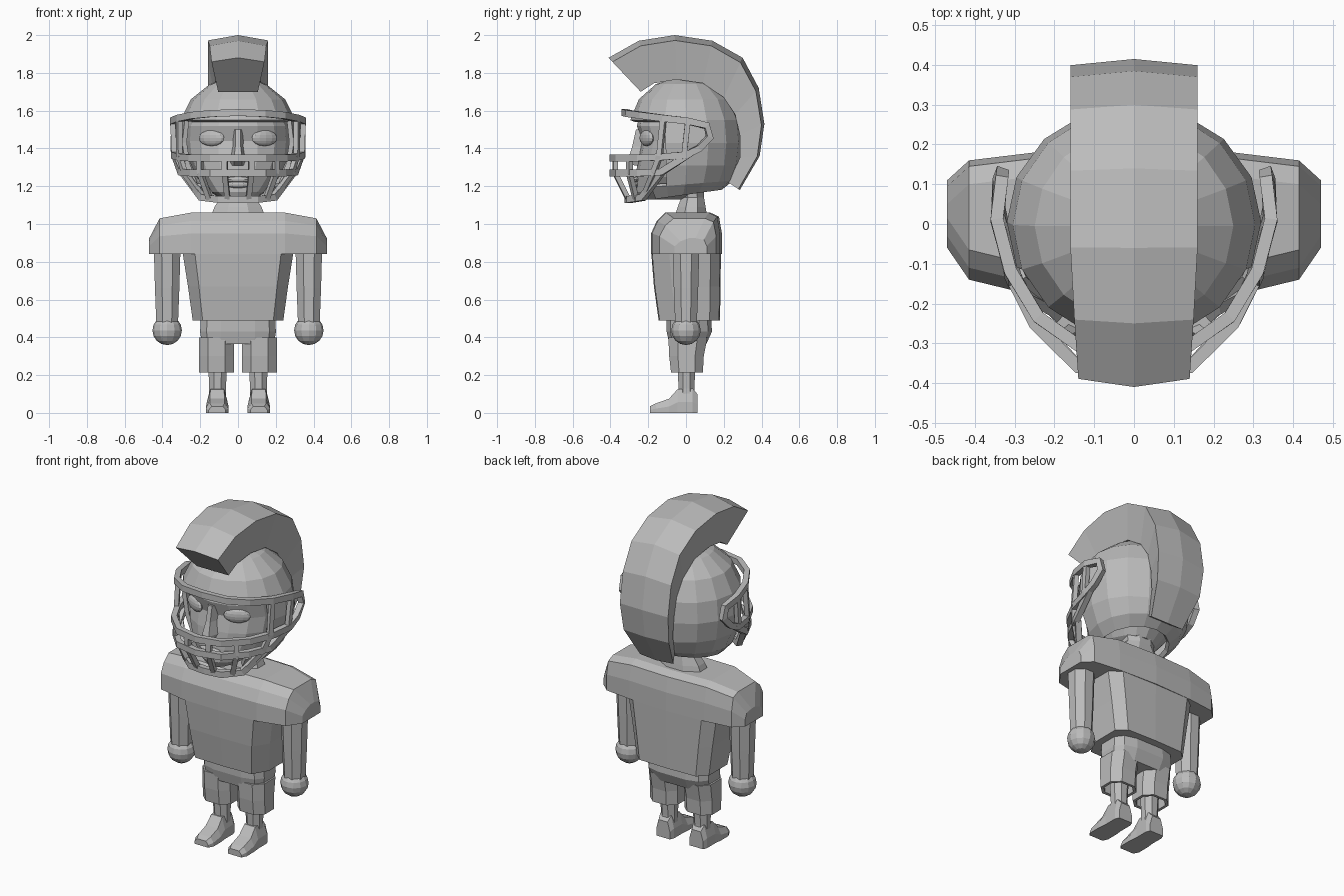
import bpy, bmesh, math
from mathutils import Vector, Matrix

if "Cube" in bpy.data.objects:
    bpy.data.objects.remove(bpy.data.objects["Cube"])

grey = bpy.data.materials.new("plain grey")
grey.diffuse_color = (0.5, 0.5, 0.5, 1)
grey.use_nodes = True
grey.node_tree.nodes["Principled BSDF"].inputs["Base Color"].default_value = grey.diffuse_color


def finish(name, bm, smooth=None):
    bmesh.ops.recalc_face_normals(bm, faces=bm.faces)
    me = bpy.data.meshes.new(name)
    bm.to_mesh(me)
    bm.free()
    me.materials.append(grey)
    ob = bpy.data.objects.new(name, me)
    bpy.context.collection.objects.link(ob)
    return ob


def loft(bm, rings, closed=False, cap0=True, cap1=True):
    """Skin a list of equal-length point rings."""
    vs = [[bm.verts.new(p) for p in r] for r in rings]
    n = len(vs[0])
    pairs = list(zip(vs, vs[1:])) + ([(vs[-1], vs[0])] if closed else [])
    for a, b in pairs:
        for i in range(n):
            j = (i + 1) % n
            bm.faces.new((a[i], a[j], b[j], b[i]))
    if not closed and cap0:
        bm.faces.new(vs[0])
    if not closed and cap1:
        bm.faces.new(vs[-1])


def oval(cx, z, rx, yf, yb, n=8, phase=0.5, square=1.0, tilt=0.0):
    """Ring at height z; square < 1 pushes it towards a box."""
    out = []
    for i in range(n):
        a = 2 * math.pi * (i + phase) / n
        c, s = math.cos(a), math.sin(a)
        c = math.copysign(abs(c) ** square, c)
        s = math.copysign(abs(s) ** square, s)
        y = (yf + yb) / 2 + s * (yb - yf) / 2
        out.append((cx + c * rx, y, z + tilt * y))
    return out


def flip(pts):
    return [(-x, y, z) for x, y, z in pts]


def bar(bm, path, w=0.018, d=0.016, closed=False):
    """Square bar following a path around the head."""
    pts = [Vector(p) for p in path]
    n, rings = len(pts), []
    for i, p in enumerate(pts):
        a = pts[i - 1] if closed or i else p
        b = pts[(i + 1) % n] if closed or i < n - 1 else p
        t = (b - a).normalized()
        out = Vector((p.x, p.y, 0))
        out = (out - t * out.dot(t)).normalized()
        side = t.cross(out)
        rings.append([p + out * u * d + side * v * w
                      for u, v in ((1, 1), (1, -1), (-1, -1), (-1, 1))])
    loft(bm, rings, closed)


# helmet shell, open at the front for the face
bm = bmesh.new()
levels = [(1.155, .20, -.22, .19, .14), (1.21, .255, -.26, .25, .08), (1.31, .30, -.28, .285, 0),
          (1.43, .32, -.29, .30, 0), (1.55, .305, -.295, .29, 0), (1.66, .25, -.25, .24, 0),
          (1.74, .15, -.16, .15, 0), (1.785, .03, -.03, .03, 0)]
loft(bm, [oval(0, z, rx, f, b, 16, 0, 1, t) for z, rx, f, b, t in levels], cap0=False)
bm.faces.ensure_lookup_table()
hole = [f for f in bm.faces if f.calc_center_median().y < -.14
        and f.calc_center_median().z < 1.56]
bmesh.ops.delete(bm, geom=hole, context='FACES')
helmet = finish("helmet", bm)
mod = helmet.modifiers.new("thickness", 'SOLIDIFY')
mod.thickness = 0.025

# face with chin and brow
bm = bmesh.new()
loft(bm, [oval(0, z, rx, f, b, 16, 0) for z, rx, f, b in
          [(1.13, .08, -.25, 0), (1.17, .15, -.27, .1), (1.25, .22, -.265, .15),
           (1.35, .265, -.255, .2), (1.44, .275, -.235, .2), (1.52, .27, -.26, .2),
           (1.60, .23, -.24, .15)]])
finish("face", bm)

# nose
bm = bmesh.new()
loft(bm, [[(-w, -.22, z), (-w * .45, y, z), (w * .45, y, z), (w, -.22, z)]
          for w, y, z in [(.045, -.275, 1.31), (.05, -.31, 1.335), (.032, -.285, 1.41),
                          (.03, -.265, 1.50)]])
finish("nose", bm)

# eyes and lips as flattened balls
for name, x, y, z, sx, sy, sz, rot in [
        ("left_eye", .14, -.208, 1.455, .075, .022, .042, .45),
        ("right_eye", -.14, -.208, 1.455, .075, .022, .042, -.45),
        ("upper_lip", 0, -.262, 1.235, .07, .022, .016, 0),
        ("lower_lip", 0, -.262, 1.208, .06, .022, .018, 0)]:
    bm = bmesh.new()
    bmesh.ops.create_uvsphere(bm, u_segments=12, v_segments=8, radius=1)
    bmesh.ops.transform(bm, verts=bm.verts, matrix=Matrix.Translation((x, y, z))
                        @ Matrix.Rotation(rot, 4, 'Z') @ Matrix.Diagonal((sx, sy, sz, 1)))
    finish(name, bm)

# crest: wedge section with a raised centre line, swept over the helmet
outer = [(-.41, 1.88), (-.25, 1.97), (-.06, 2.0), (.14, 1.97), (.30, 1.88),
         (.385, 1.72), (.415, 1.53), (.39, 1.36), (.285, 1.18)]
inner = [(-.24, 1.70), (-.17, 1.745), (-.05, 1.765), (.09, 1.745), (.20, 1.67),
         (.26, 1.58), (.285, 1.47), (.285, 1.35), (.225, 1.22)]
widths = [.14, .15, .16, .16, .16, .16, .16, .15, .11]
bm = bmesh.new()
rings = []
for (oy, oz), (iy, iz), w in zip(outer, inner, widths):
    sy, sz = oy + (iy - oy) * .12, oz + (iz - oz) * .12
    rings.append([(0, oy, oz), (w, sy, sz), (w * .75, iy, iz), (-w * .75, iy, iz), (-w, sy, sz)])
loft(bm, rings)
finish("crest", bm)

# face guard: outer loop, lower bars and uprights
half = [(0, -.325, 1.59), (.14, -.305, 1.585), (.24, -.235, 1.575), (.31, -.12, 1.56),
        (.345, .01, 1.545), (.335, .11, 1.52), (.335, .125, 1.46), (.34, .07, 1.40),
        (.34, 0, 1.365), (.31, -.13, 1.355), (.25, -.25, 1.35), (.14, -.36, 1.35),
        (0, -.39, 1.35)]
lower = [(0, -.39, 1.27), (.14, -.36, 1.27), (.24, -.25, 1.27), (.30, -.13, 1.275),
         (.34, .03, 1.38)]
chin = [(0, -.31, 1.13), (.10, -.30, 1.13), (.19, -.23, 1.14), (.29, -.13, 1.275)]
uprights = [[(.31, -.12, 1.56), (.31, -.14, 1.36), (.285, -.17, 1.275), (.20, -.22, 1.15)],
            [(.345, .01, 1.545), (.34, -.01, 1.365)],
            [(.20, -.30, 1.35), (.20, -.30, 1.27), (.15, -.265, 1.13)],
            [(.07, -.375, 1.35), (.07, -.375, 1.27), (.055, -.305, 1.13)]]
bm = bmesh.new()
bar(bm, half + flip(half[-2:0:-1]), closed=True)
for p in (lower, chin):
    bar(bm, flip(p[:0:-1]) + p)
for p in uprights:
    bar(bm, p, .014, .013)
    bar(bm, flip(p), .014, .013)
finish("face_guard", bm)

# neck
bm = bmesh.new()
loft(bm, [oval(0, 1.03, .16, -.07, .12), oval(0, 1.09, .135, -.05, .11),
          oval(0, 1.14, .10, -.03, .10), oval(0, 1.25, .11, -.05, .10)])
finish("neck", bm)

# shoulder pads: sections across the body
bm = bmesh.new()
rings = []
for x, f, b, top in [(-.47, -.06, .11, .925), (-.415, -.14, .16, 1.03), (-.25, -.18, .18, 1.06),
                     (0, -.185, .19, 1.06), (.25, -.18, .18, 1.06), (.415, -.14, .16, 1.03),
                     (.47, -.06, .11, .925)]:
    h = top - .84
    prof = [(f, .84), (f, .84 + h * .5), (f + .03, .84 + h * .8), (f + .075, top),
            (b - .06, top), (b - .015, .84 + h * .9), (b, .84 + h * .5), (b, .84)]
    rings.append([(x, y, z) for y, z in prof])
loft(bm, rings)
finish("shoulder_pads", bm)

# shirt body with chamfered corners
bm = bmesh.new()
rings = []
for z, w, f, b in [(.49, .24, -.14, .175), (.67, .265, -.165, .178), (.86, .295, -.18, .18)]:
    q = w * .78
    rings.append([(-q, f, z), (0, f - .005, z), (q, f, z), (w, f + .09, z), (w, b - .05, z),
                  (q, b, z), (0, b + .005, z), (-q, b, z), (-w, b - .05, z), (-w, f + .09, z)])
loft(bm, rings)
finish("shirt", bm)

# hips of the shorts
bm = bmesh.new()
loft(bm, [oval(0, z, rx, f, b, 12, .5, .6) for z, rx, f, b in
          [(.365, .195, -.09, .11), (.43, .205, -.105, .14), (.51, .20, -.105, .135)]])
finish("shorts_hips", bm)

for side, s in (("left", 1), ("right", -1)):
    # shorts leg, hollow at the hem
    bm = bmesh.new()
    loft(bm, [oval(s * .114, z, rx, f, b, 8, .5, .8) for z, rx, f, b in
              [(.215, .098, -.085, .095), (.30, .098, -.095, .10), (.40, .098, -.10, .12)]], cap0=False)
    ob = finish(side + "_shorts_leg", bm)
    mod = ob.modifiers.new("thickness", 'SOLIDIFY')
    mod.thickness = 0.018
    # shin
    bm = bmesh.new()
    loft(bm, [oval(s * .108, z, r, -r * .9, r * .9 + .005) for z, r in
              [(.06, .05), (.13, .048), (.22, .052), (.34, .06)]])
    finish(side + "_shin", bm)
    # shoe: sections from heel to toe
    bm = bmesh.new()
    loft(bm, [[(s * (.11 + w * k), y, z) for k, z in
               [(-1, 0), (-1, h * .45), (-.65, h), (.65, h), (1, h * .45), (1, 0)]]
              for y, w, h in [(.06, .045, .10), (.035, .055, .13), (-.045, .055, .125),
                              (-.09, .06, .075), (-.16, .06, .05), (-.19, .045, .035)]])
    finish(side + "_shoe", bm)
    # arm
    bm = bmesh.new()
    loft(bm, [oval(s * .375, z, r, -r, r) for z, r in [(.47, .062), (.66, .07), (.86, .076)]])
    finish(side + "_arm", bm)
    # hand
    bm = bmesh.new()
    bmesh.ops.create_uvsphere(bm, u_segments=12, v_segments=8, radius=.078,
                              matrix=Matrix.Translation((s * .375, 0, .437)))
    finish(side + "_hand", bm)
